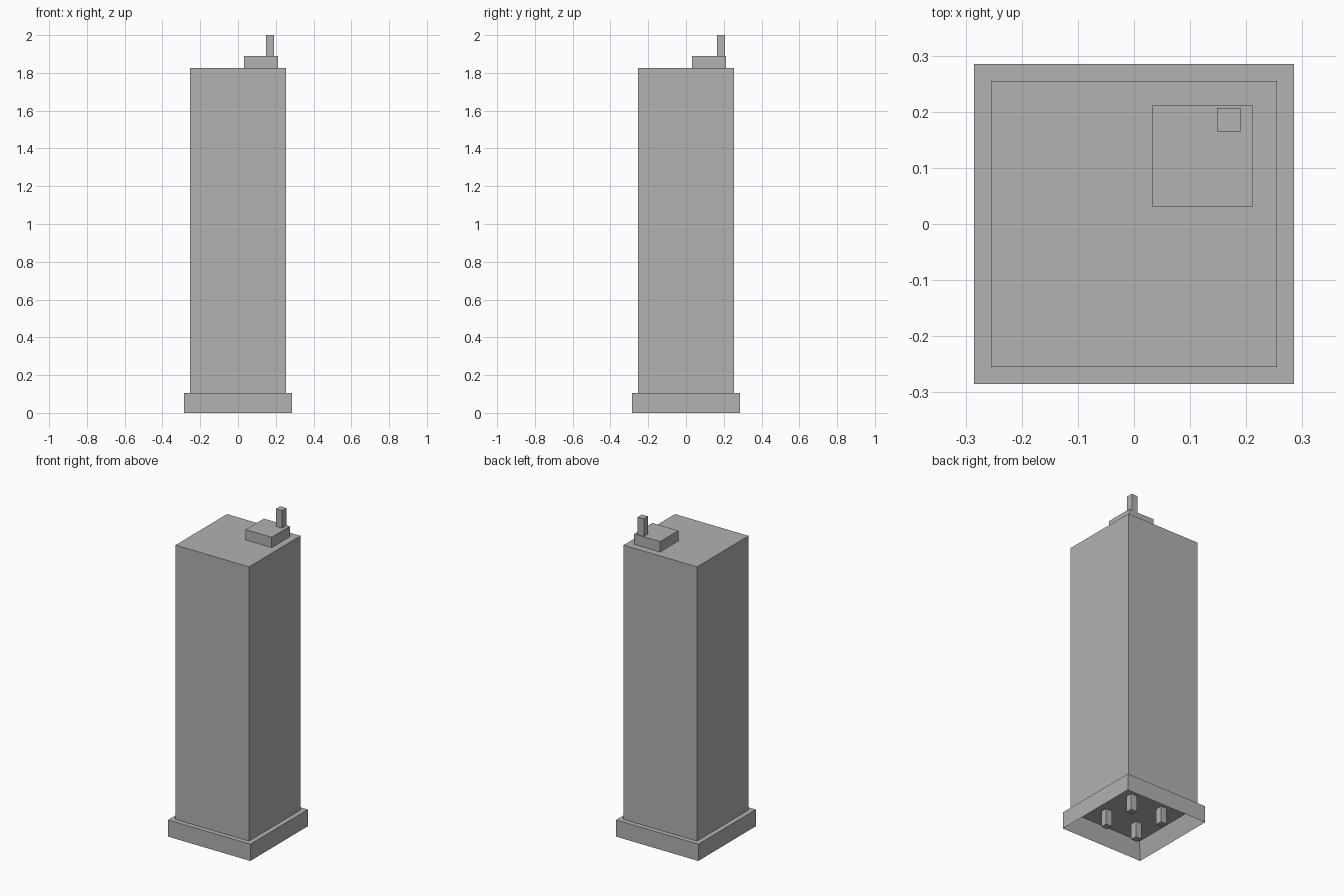
import bpy
import bmesh

default = bpy.data.objects.get("Cube")
if default:
    bpy.data.objects.remove(default, do_unlink=True)

grey = bpy.data.materials.new("concrete grey")
grey.use_nodes = True
colour = (0.445, 0.445, 0.445, 1)
grey.diffuse_color = colour
grey.node_tree.nodes["Principled BSDF"].inputs["Base Color"].default_value = colour


def box(name, low, high, hollow=None):
    """Box between two corners; hollow = (wall, depth) recesses its underside."""
    bm = bmesh.new()
    bmesh.ops.create_cube(bm, size=1)
    for v in bm.verts:
        v.co = [high[i] if v.co[i] > 0 else low[i] for i in range(3)]
    if hollow:
        wall, depth = hollow
        bm.normal_update()
        under = min(bm.faces, key=lambda f: f.calc_center_median().z)
        bmesh.ops.inset_individual(bm, faces=[under], thickness=wall)
        for v in under.verts:
            v.co.z += depth
    bmesh.ops.recalc_face_normals(bm, faces=bm.faces)
    mesh = bpy.data.meshes.new(name)
    bm.to_mesh(mesh)
    bm.free()
    mesh.materials.append(grey)
    obj = bpy.data.objects.new(name, mesh)
    bpy.context.collection.objects.link(obj)
    return obj


BASE, SHAFT = 0.285, 0.255
BASE_TOP, ROOF, HUT_TOP = 0.105, 1.825, 1.89
CEILING = 0.1

# Plinth with an open underside, and the tower shaft on it
box("plinth", (-BASE, -BASE, 0), (BASE, BASE, BASE_TOP), hollow=(0.05, CEILING))
box("tower_shaft", (-SHAFT, -SHAFT, BASE_TOP), (SHAFT, SHAFT, ROOF))

# Rooftop hut and mast in the back left corner
box("roof_hut", (0.032, 0.031, ROOF), (0.212, 0.211, HUT_TOP))
box("roof_mast", (0.148, 0.165, HUT_TOP), (0.19, 0.207, 2))

# Four short posts under the plinth
POST, HALF = 0.11, 0.021
for sx, side in ((-1, "right"), (1, "left")):
    for sy, end in ((-1, "front"), (1, "back")):
        x, y = sx * POST, sy * POST
        box(f"{end}_{side}_post", (x - HALF, y - HALF, 0),
            (x + HALF, y + HALF, CEILING))
